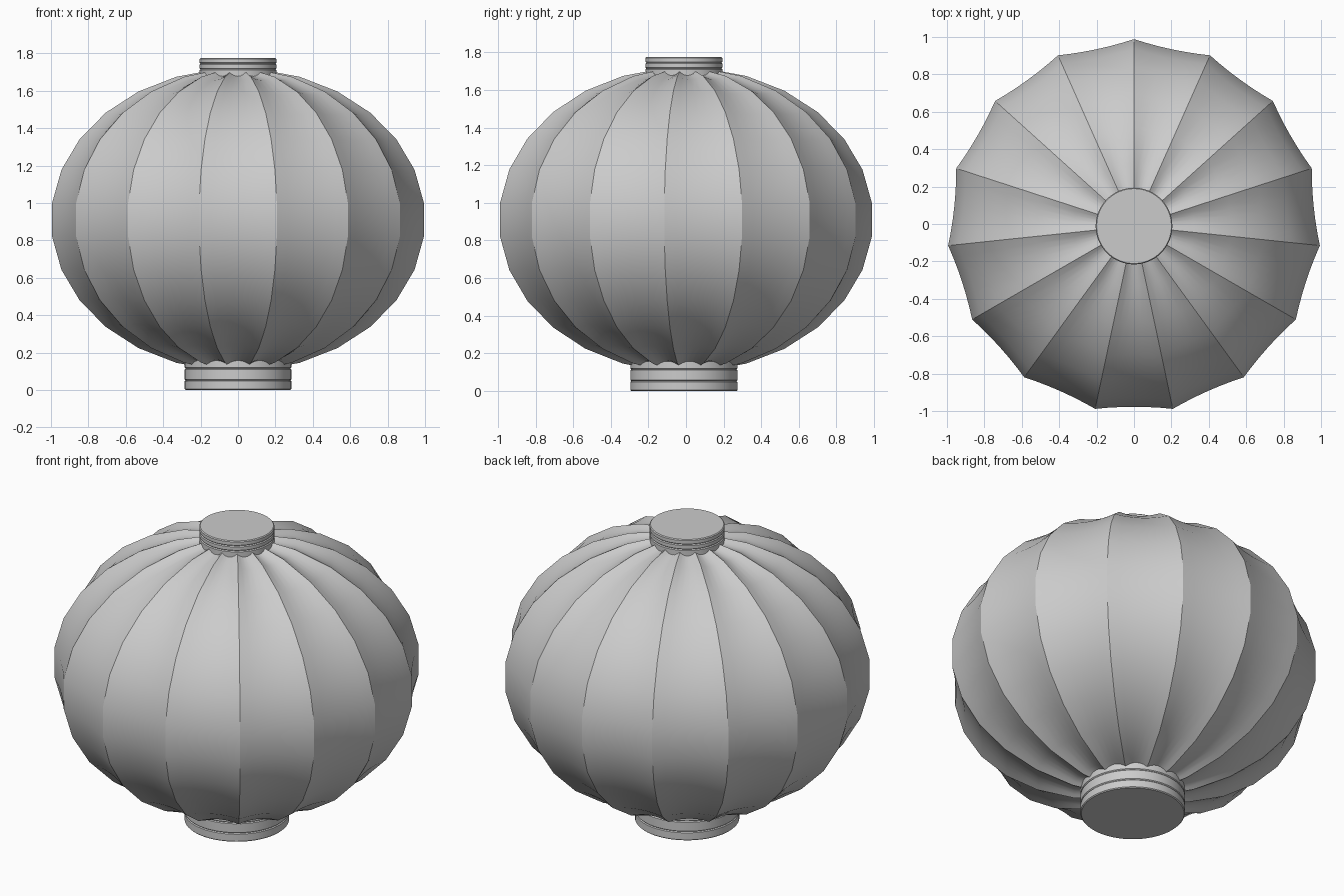
import bpy, bmesh
from math import sin, cos, pi, radians
from mathutils import Vector

if "Cube" in bpy.data.objects:
    bpy.data.objects.remove(bpy.data.objects["Cube"])

RIBS, ROWS, COLS = 15, 14, 6
R, H, ZC, YC = 1.0055, 0.81, 0.91, -0.011


def finish(name, bm, angle):
    bmesh.ops.recalc_face_normals(bm, faces=bm.faces)
    mesh = bpy.data.meshes.new(name)
    bm.to_mesh(mesh)
    bm.free()
    obj = bpy.data.objects.new(name, mesh)
    obj.location.y = YC
    bpy.context.collection.objects.link(obj)
    bpy.ops.object.select_all(action='DESELECT')
    obj.select_set(True)
    bpy.context.view_layer.objects.active = obj
    bpy.ops.object.shade_smooth_by_angle(angle=radians(angle))


# Paper shade: ribbed flattened globe, each panel sagging inward between ribs
def paper_shade():
    bm = bmesh.new()
    rings = []
    for i in range(1, ROWS):
        # half-step latitudes, with the middle of the globe lying on a vertical band
        lat = -pi / 2 + (i - 0.5) * pi / ROWS
        rings.append(lat)
    rings.append(pi / 2 - 0.5 * pi / ROWS)
    grid = []
    for lat in rings:
        normal_r, normal_z = cos(lat) * H, sin(lat) * R
        length = (normal_r ** 2 + normal_z ** 2) ** 0.5
        depth = 0.01 + 0.01 * abs(sin(lat))
        depth = min(depth, 0.2 * R * cos(lat))
        row = []
        for k in range(RIBS):
            a0 = pi / 2 + 2 * pi * k / RIBS
            a1 = a0 + 2 * pi / RIBS
            p0, p1 = Vector((cos(a0), sin(a0), 0)), Vector((cos(a1), sin(a1), 0))
            mid = (p0 + p1).normalized()
            n = (mid * normal_r + Vector((0, 0, normal_z))) / length
            for j in range(COLS):
                t = j / COLS
                p = p0.lerp(p1, t) * R * cos(lat) + Vector((0, 0, ZC + H * sin(lat)))
                row.append(bm.verts.new(p - n * depth * 4 * t * (1 - t)))
        grid.append(row)
    count = RIBS * COLS
    for lo, hi in zip(grid, grid[1:]):
        for j in range(count):
            k = (j + 1) % count
            bm.faces.new((lo[j], lo[k], hi[k], hi[j]))
    finish("paper_shade", bm, 22)


# Turned collars: revolve a (radius, z) profile and cap both ends
def collar(name, profile, sides=64):
    bm = bmesh.new()
    grid = [[bm.verts.new((r * cos(2 * pi * j / sides), r * sin(2 * pi * j / sides), z))
             for j in range(sides)] for r, z in profile]
    for lo, hi in zip(grid, grid[1:]):
        for j in range(sides):
            k = (j + 1) % sides
            bm.faces.new((lo[j], lo[k], hi[k], hi[j]))
    bm.faces.new(grid[0])
    bm.faces.new(grid[-1])
    finish(name, bm, 30)


def banded(r, levels, g=0.005):
    # straight bands separated by fine grooves
    pts = []
    for lo, hi in zip(levels, levels[1:]):
        pts += [(r - g, lo), (r, lo + g), (r, hi - g), (r - g, hi)]
    return [p for i, p in enumerate(pts) if i == 0 or p != pts[i - 1]]


paper_shade()
collar("bottom_collar", banded(0.285, [0.0, 0.052, 0.115, 0.18]))
collar("top_collar", banded(0.205, [1.66, 1.715, 1.745, 1.775]))
